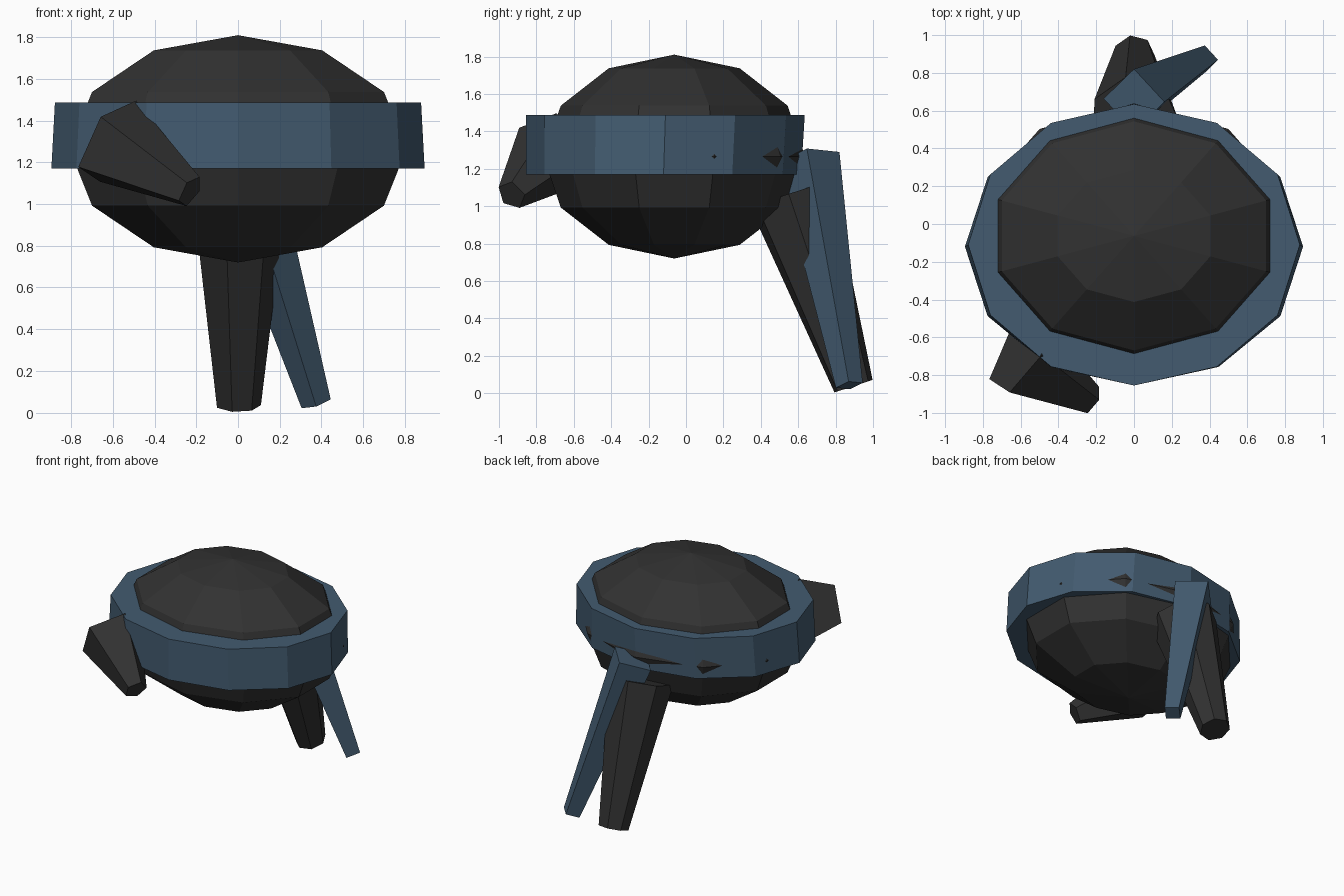
import bpy, bmesh, math
from mathutils import Vector

if "Cube" in bpy.data.objects:
    bpy.data.objects.remove(bpy.data.objects["Cube"])


def make_material(name, color):
    m = bpy.data.materials.new(name)
    m.diffuse_color = (*color, 1)
    m.use_nodes = True
    m.node_tree.nodes["Principled BSDF"].inputs["Base Color"].default_value = m.diffuse_color
    return m


black = make_material("charcoal", (0.031, 0.031, 0.031))
blue = make_material("slate blue", (0.056, 0.105, 0.162))


def finish(name, bm, mat):
    bmesh.ops.recalc_face_normals(bm, faces=bm.faces)
    me = bpy.data.meshes.new(name)
    bm.to_mesh(me)
    bm.free()
    me.materials.append(mat)
    ob = bpy.data.objects.new(name, me)
    bpy.context.collection.objects.link(ob)
    return ob


def bridge(name, loop_a, loop_b, mat):
    """Closed prism between two matching rings of points."""
    bm = bmesh.new()
    a = [bm.verts.new(p) for p in loop_a]
    b = [bm.verts.new(p) for p in loop_b]
    n = len(a)
    bm.faces.new(a)
    bm.faces.new(b)
    for i in range(n):
        j = (i + 1) % n
        bm.faces.new((a[i], a[j], b[j], b[i]))
    return finish(name, bm, mat)


def taper(name, start, end, r0, r1, sides, ref, mat):
    """Tapered prism along an axis, with its first corner towards ref."""
    start, end, ref = Vector(start), Vector(end), Vector(ref)
    axis = (end - start).normalized()
    u = (ref - axis * ref.dot(axis)).normalized()
    v = axis.cross(u)

    def ring(c, r):
        angles = [2 * math.pi * i / sides for i in range(sides)]
        return [c + r * (u * math.cos(t) + v * math.sin(t)) for t in angles]

    return bridge(name, ring(start, r0), ring(end, r1), mat)


def ellipse(cy, z, rx, ry, n=12):
    return [(rx * math.cos(2 * math.pi * i / n),
             cy + ry * math.sin(2 * math.pi * i / n), z) for i in range(n)]


# Head: squashed low-poly ball
bm = bmesh.new()
bmesh.ops.create_uvsphere(bm, u_segments=10, v_segments=6, radius=1)
bmesh.ops.scale(bm, vec=(0.85, 0.70, 0.545), verts=bm.verts)
bmesh.ops.translate(bm, vec=(0, -0.063, 1.265), verts=bm.verts)
finish("head", bm, black)

# Headband around the middle
bridge("headband", ellipse(-0.12, 1.17, 0.895, 0.735),
       ellipse(-0.11, 1.488, 0.878, 0.745), blue)

# Front tuft
taper("front_tuft", (-0.613, -0.697, 1.301), (-0.229, -0.932, 1.06),
      0.232, 0.083, 5, (-0.204, -0.833, 0.512), black)

# Ponytail hanging at the back
taper("ponytail", (0, 0.557, 1.068), (0, 0.895, 0.037),
      0.236, 0.11, 7, (0.65, 0.72, 0.24), black)

# Loose end of the headband
taper("band_tail", (0, 0.655, 1.26), (0.375, 0.873, 0.042),
      0.168, 0.073, 4, (0, 1, 0.18), blue)
